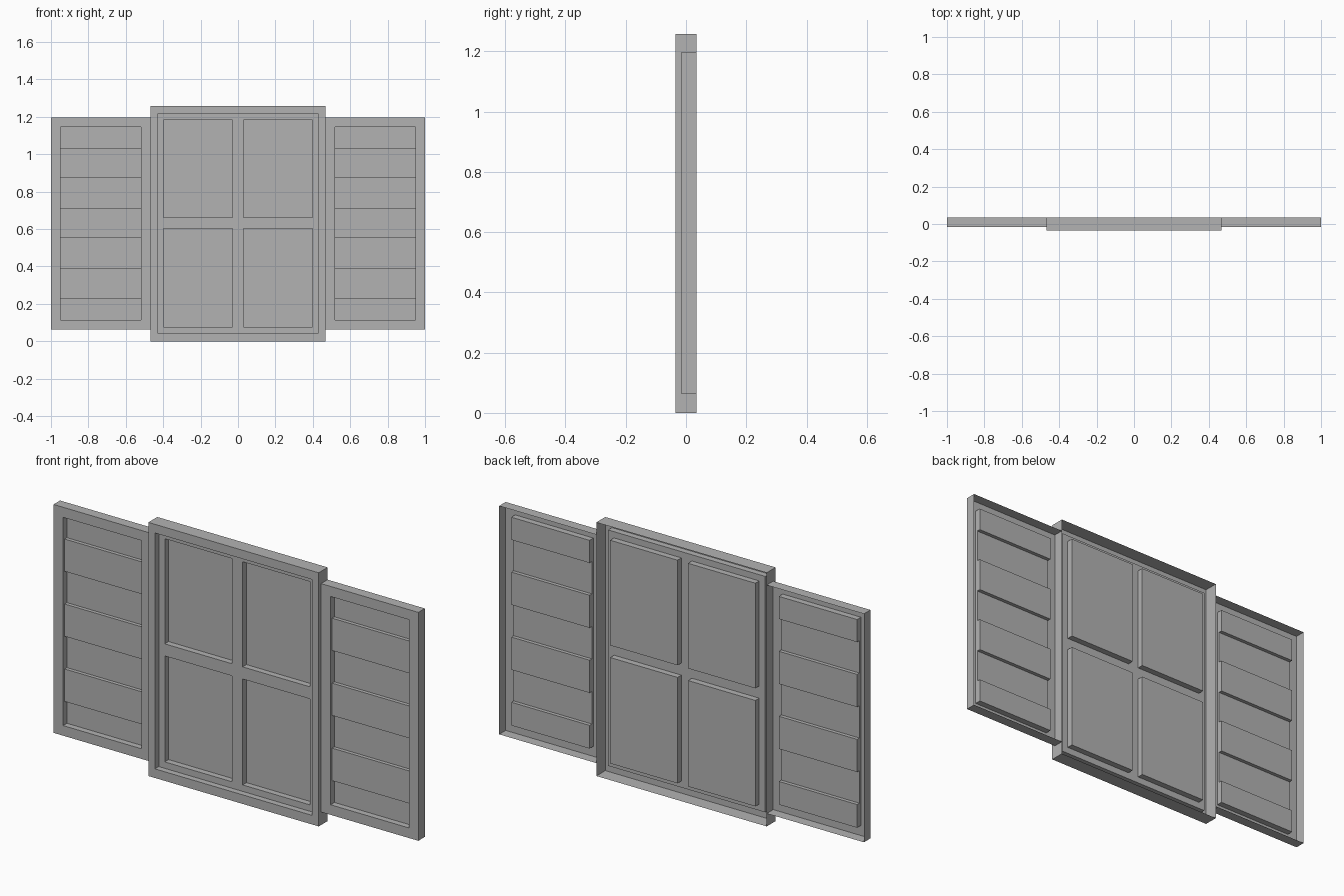
import bpy
import bmesh

cube = bpy.data.objects.get("Cube")
if cube:
    bpy.data.objects.remove(cube, do_unlink=True)

BACK = 0.035

grey = bpy.data.materials.new("plain_grey")
grey.use_nodes = True
colour = (0.45, 0.45, 0.45, 1)
grey.diffuse_color = colour
grey.node_tree.nodes["Principled BSDF"].inputs["Base Color"].default_value = colour


def relief(name, xs, zs, depth):
    """Open-backed stepped shell: flat cells at depth(x, z), joined by walls."""
    xs = [xs[0] - 0.01] + xs + [xs[-1] + 0.01]
    zs = [zs[0] - 0.01] + zs + [zs[-1] + 0.01]
    bm = bmesh.new()

    def quad(*corners):
        bm.faces.new([bm.verts.new(c) for c in corners])

    def cell(i, k):
        return depth((xs[i] + xs[i + 1]) / 2, (zs[k] + zs[k + 1]) / 2)

    nx, nz = len(xs) - 1, len(zs) - 1
    for i in range(nx):
        for k in range(nz):
            x0, x1, z0, z1 = xs[i], xs[i + 1], zs[k], zs[k + 1]
            y = cell(i, k)
            # Face of the cell; the padding around the part stays empty
            if 0 < i < nx - 1 and 0 < k < nz - 1:
                quad((x0, y, z0), (x1, y, z0), (x1, y, z1), (x0, y, z1))
            # Step to the cell on the right, then to the one above
            if i < nx - 1 and 0 < k < nz - 1:
                b = cell(i + 1, k)
                if b != y:
                    quad((x1, y, z0), (x1, b, z0), (x1, b, z1), (x1, y, z1))
            if k < nz - 1 and 0 < i < nx - 1:
                b = cell(i, k + 1)
                if b != y:
                    quad((x0, y, z1), (x1, y, z1), (x1, b, z1), (x0, b, z1))
    bmesh.ops.remove_doubles(bm, verts=bm.verts, dist=0.0001)
    mesh = bpy.data.meshes.new(name)
    bm.to_mesh(mesh)
    bm.free()
    mesh.materials.append(grey)
    obj = bpy.data.objects.new(name, mesh)
    bpy.context.collection.objects.link(obj)
    return obj


# Window: outer frame, recessed sash, four deeper panes
HALF, TOP = 0.467, 1.257
SASH_X, SASH_Z = 0.431, (0.045, 1.214)
PANE_X = (0.029, 0.398)
PANE_Z = ((0.077, 0.602), (0.662, 1.183))


def window_depth(x, z):
    x = abs(x)
    if x > HALF or not 0 < z < TOP:
        return BACK
    if x > SASH_X or not SASH_Z[0] < z < SASH_Z[1]:
        return -0.035
    in_pane = PANE_X[0] < x < PANE_X[1] and any(a < z < b for a, b in PANE_Z)
    return 0.025 if in_pane else -0.005


half_xs = [*PANE_X, SASH_X, HALF]
relief("window_frame",
       [-x for x in reversed(half_xs)] + half_xs,
       [0, SASH_Z[0], *PANE_Z[0], *PANE_Z[1], SASH_Z[1], TOP],
       window_depth)

# Shutters: flat rim around slats that alternate deep and shallow
OUTER = 1.0
LOW, HIGH = 0.064, 1.196
SLAT_X = (0.519, 0.948)
SLAT_Z = [0.114, 0.229, 0.39, 0.552, 0.712, 0.874, 1.034, 1.146]


def shutter_depth(x, z):
    x = abs(x)
    if x > OUTER or not LOW < z < HIGH:
        return BACK
    if SLAT_X[0] < x < SLAT_X[1] and SLAT_Z[0] < z < SLAT_Z[-1]:
        row = sum(z > s for s in SLAT_Z)
        return 0.014 if row % 2 else -0.004
    return -0.016


for side, name in ((1, "left_shutter"), (-1, "right_shutter")):
    relief(name, sorted(side * x for x in (HALF, *SLAT_X, OUTER)),
           [LOW, *SLAT_Z, HIGH], shutter_depth)
